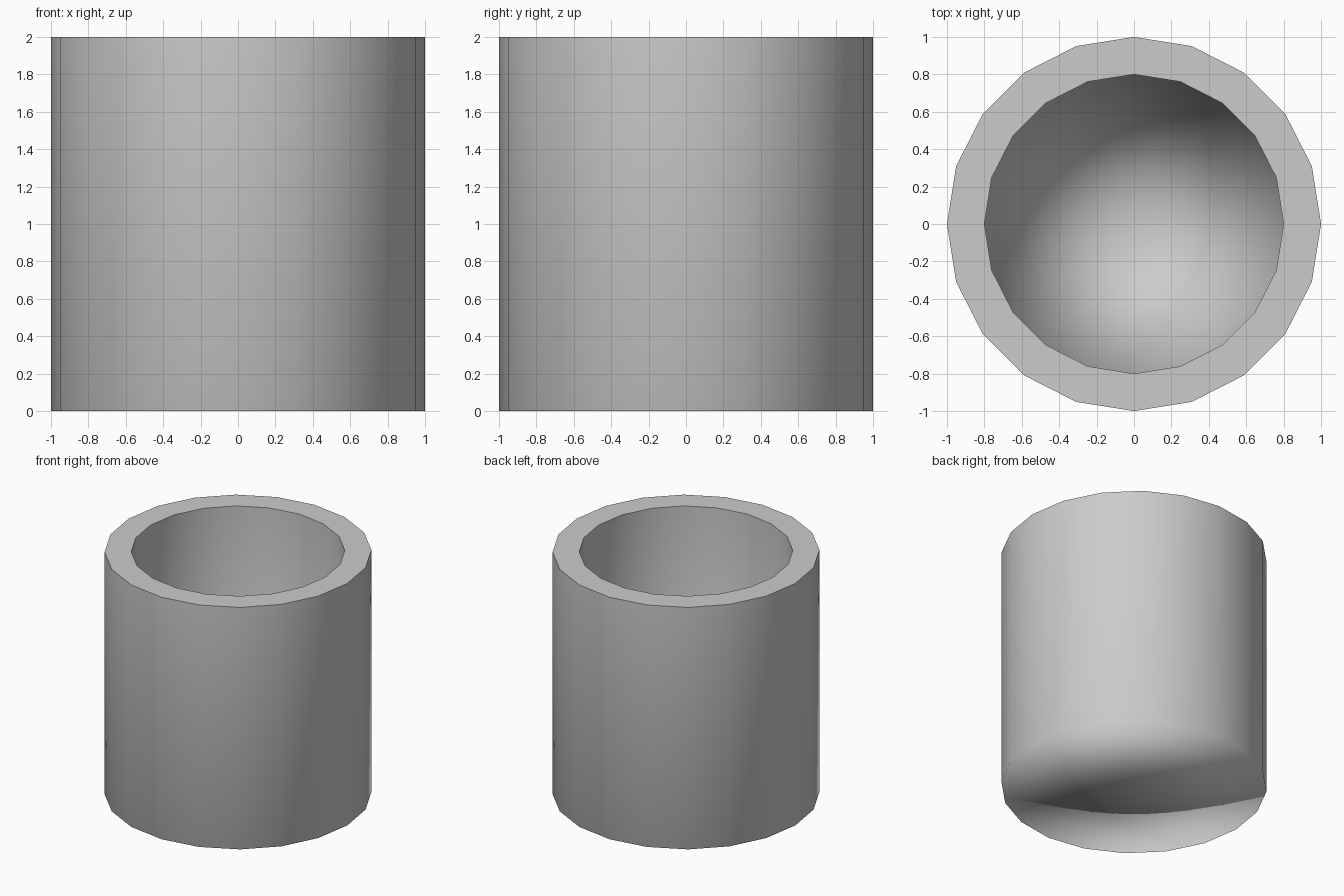
import bpy, bmesh, math

if "Cube" in bpy.data.objects:
    bpy.data.objects.remove(bpy.data.objects["Cube"])

SIDES = 20
HEIGHT = 2.0
OUTER, INNER, FLOOR = 1.0, 0.8, 0.2

# Half cross-section of the cup: base, outer wall, rim, inner wall, floor
profile = [(0, 0), (OUTER, 0), (OUTER, HEIGHT),
           (INNER, HEIGHT), (INNER, FLOOR), (0, FLOOR)]

# Lathe the profile around z
bm = bmesh.new()
verts = [bm.verts.new((r, 0, z)) for r, z in profile]
edges = [bm.edges.new(pair) for pair in zip(verts, verts[1:])]
bmesh.ops.spin(bm, geom=verts + edges, cent=(0, 0, 0), axis=(0, 0, 1),
               angle=math.tau, steps=SIDES, use_duplicate=False)
bmesh.ops.remove_doubles(bm, verts=bm.verts[:], dist=1e-4)
bmesh.ops.recalc_face_normals(bm, faces=bm.faces[:])

# Smooth walls with a flat, crisp rim
for f in bm.faces:
    f.smooth = True
for f in bm.faces:
    if all(v.co.z > HEIGHT - 1e-3 for v in f.verts):
        f.smooth = False
for e in bm.edges:
    if any(not f.smooth for f in e.link_faces):
        e.smooth = False

mesh = bpy.data.meshes.new("cup")
bm.to_mesh(mesh)
bm.free()
cup = bpy.data.objects.new("cup", mesh)
bpy.context.collection.objects.link(cup)

# Large wall faces dominate the shading, so the sides stay even
weighted = cup.modifiers.new("even_shading", 'WEIGHTED_NORMAL')
weighted.mode = 'FACE_AREA'
weighted.keep_sharp = True
